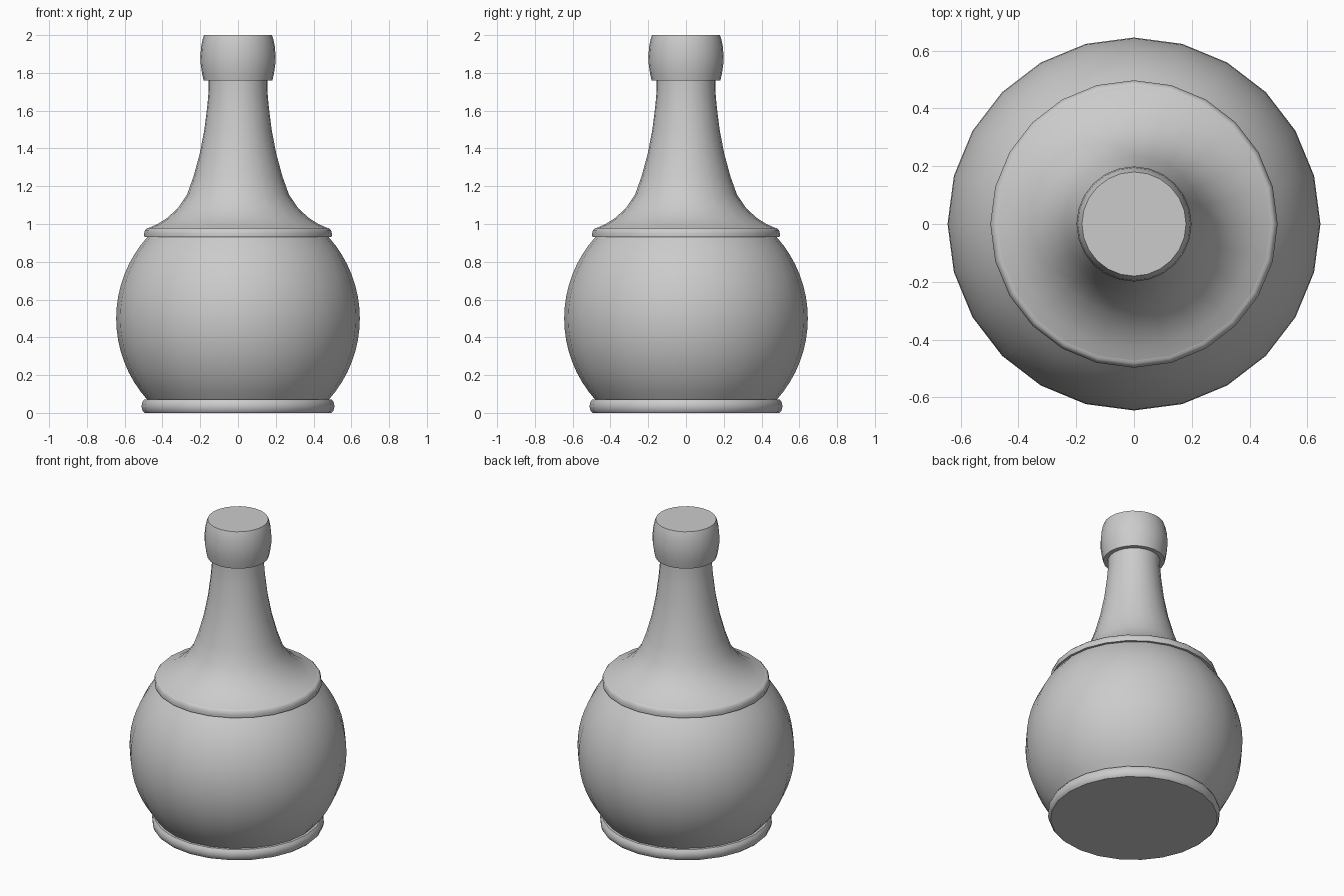
import bpy
import bmesh
import math

SIDES = 24

cube = bpy.data.objects.get("Cube")
if cube:
    bpy.data.objects.remove(cube, do_unlink=True)

grey = bpy.data.materials.new("plain_grey")
grey.use_nodes = True
GREY = (0.6, 0.6, 0.6, 1.0)
grey.diffuse_color = GREY
grey.node_tree.nodes["Principled BSDF"].inputs["Base Color"].default_value = GREY


def lathe(name, profile, cap_bottom=False, cap_top=False):
    """Revolve (radius, height) points around z, listed from bottom to top."""
    bm = bmesh.new()
    rings = []
    for r, z in profile:
        angles = [math.tau * i / SIDES for i in range(SIDES)]
        rings.append([bm.verts.new((r * math.cos(a), r * math.sin(a), z)) for a in angles])
    for low, high in zip(rings, rings[1:]):
        for i in range(SIDES):
            j = (i + 1) % SIDES
            bm.faces.new((low[i], low[j], high[j], high[i]))
    if cap_bottom:
        bm.faces.new(rings[0][::-1])
    if cap_top:
        bm.faces.new(rings[-1])
    mesh = bpy.data.meshes.new(name)
    bm.to_mesh(mesh)
    bm.free()
    mesh.materials.append(grey)
    obj = bpy.data.objects.new(name, mesh)
    bpy.context.collection.objects.link(obj)
    bpy.ops.object.select_all(action='DESELECT')
    obj.select_set(True)
    bpy.context.view_layer.objects.active = obj
    bpy.ops.object.shade_smooth_by_angle(angle=math.radians(40))
    return obj


# Rounded foot ring with a flat underside
lathe("foot", [(0.495, 0.0), (0.505, 0.01), (0.511, 0.035), (0.507, 0.055),
               (0.497, 0.07), (0.478, 0.07)], cap_bottom=True)

# Belly: the middle band of a sphere
R, MID, HALF = 0.645, 0.5, math.asin(0.43 / 0.645)
belly = []
for k in range(17):
    t = HALF * (k / 8 - 1)
    belly.append((R * math.cos(t), MID + R * math.sin(t)))
lathe("belly", belly)

# Collar ring where the belly meets the neck
lathe("collar", [(0.478, 0.93), (0.496, 0.93), (0.497, 0.95), (0.492, 0.968),
                 (0.482, 0.978), (0.465, 0.98)])

# Flared shoulder and slender neck
lathe("neck", [(0.475, 0.978), (0.425, 1.0), (0.375, 1.032), (0.32, 1.082),
               (0.27, 1.155), (0.236, 1.25), (0.203, 1.37), (0.178, 1.5),
               (0.162, 1.63), (0.156, 1.70), (0.155, 1.76)])

# Barrel-shaped lip with a flat closed top
lathe("lip", [(0.155, 1.76), (0.182, 1.76), (0.191, 1.80), (0.198, 1.85),
              (0.199, 1.89), (0.195, 1.94), (0.188, 1.975), (0.18, 2.0)], cap_top=True)
